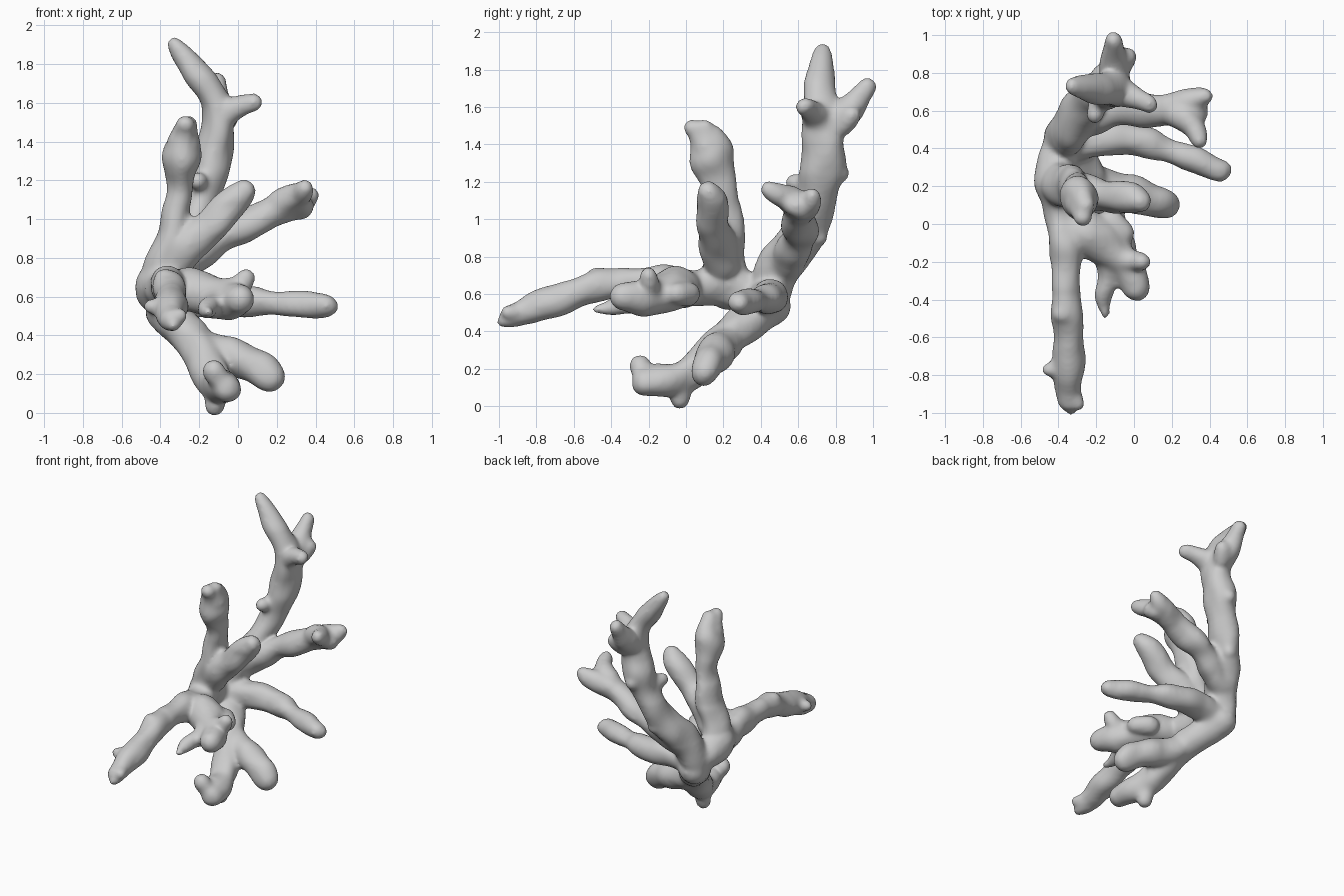
import bpy, bmesh, math
from mathutils import Vector

SIDES = 14
bm = bmesh.new()


def catmull(p0, p1, p2, p3, t):
    return 0.5 * (2 * p1 + (p2 - p0) * t + (2 * p0 - 5 * p1 + 4 * p2 - p3) * t * t
                  + (3 * p1 - p0 - 3 * p2 + p3) * t ** 3)


def branch(points, wide=(0, 1, 0), flat=1.0):
    """Round-ended tube through (x, y, z, radius); 'flat' thins it across the 'wide' axis."""
    pts = [Vector(p) for p in points]
    pts = [2 * pts[0] - pts[1]] + pts + [2 * pts[-1] - pts[-2]]
    path = []
    for i in range(1, len(pts) - 2):
        path += [catmull(*pts[i - 1:i + 3], k / 5) for k in range(5)]
    path.append(pts[-2])
    spots = [(p.xyz, p.w) for p in path]
    tans = [(spots[min(i + 1, len(spots) - 1)][0] - spots[max(i - 1, 0)][0]).normalized()
            for i in range(len(spots))]
    rings = []
    caps = [math.radians(a) for a in (80, 55, 28)]
    for a in caps:
        rings.append((spots[0][0] - tans[0] * spots[0][1] * math.sin(a), spots[0][1] * math.cos(a), tans[0]))
    rings += [(c, r, t) for (c, r), t in zip(spots, tans)]
    for a in reversed(caps):
        rings.append((spots[-1][0] + tans[-1] * spots[-1][1] * math.sin(a), spots[-1][1] * math.cos(a), tans[-1]))
    # fix one reference axis per branch so the rings never twist
    w = Vector(wide)
    if max(abs(w.dot(t)) for t in tans) > 0.95:
        w = Vector((1, 0, 0)) if max(abs(t.x) for t in tans) < 0.9 else Vector((0, 0, 1))
    loops = []
    for c, r, t in rings:
        u = (w - t * w.dot(t)).normalized()
        v = t.cross(u)
        loops.append([bm.verts.new(c + u * r * math.cos(k * math.tau / SIDES)
                                   + v * r * flat * math.sin(k * math.tau / SIDES)) for k in range(SIDES)])
    for a, b in zip(loops, loops[1:]):
        for k in range(SIDES):
            n = (k + 1) % SIDES
            bm.faces.new((a[k], a[n], b[n], b[k]))
    bm.faces.new(loops[0][::-1])
    bm.faces.new(loops[-1])


# tall rear stem with its two side tips
branch([(-.40, .43, .58, .11), (-.34, .50, .74, .12), (-.27, .62, .90, .115), (-.20, .69, 1.08, .105),
        (-.14, .73, 1.28, .12), (-.10, .73, 1.50, .11), (-.14, .72, 1.66, .085), (-.23, .72, 1.78, .08),
        (-.32, .73, 1.90, .055)], flat=.82)
branch([(-.10, .76, 1.48, .085), (-.10, .87, 1.59, .07), (-.11, .97, 1.71, .045)])
branch([(-.07, .83, 1.50, .06), (-.03, .89, 1.56, .05)])
branch([(-.10, .72, 1.52, .08), (.0, .67, 1.57, .065), (.08, .64, 1.60, .055)])
# small knobs on the rear stem
branch([(-.18, .72, 1.18, .07), (-.21, .59, 1.19, .05)])
branch([(-.15, .76, 1.24, .07), (-.14, .83, 1.24, .045)])
branch([(-.25, .62, .93, .08), (-.24, .70, .91, .055)])

# rear right branch with webbed, forked end
branch([(-.32, .53, .74, .10), (-.12, .60, .88, .095), (.06, .61, .97, .09), (.20, .60, 1.05, .09),
        (.31, .59, 1.07, .085)], flat=.85)
branch([(.18, .62, 1.04, .08), (.31, .65, 1.08, .065), (.38, .675, 1.13, .045)])
branch([(.22, .58, 1.07, .08), (.31, .52, 1.12, .065), (.345, .44, 1.165, .045)])
branch([(.20, .59, 1.04, .07), (.32, .61, 1.05, .06)])

# level right branch
branch([(-.38, .42, .58, .10), (-.18, .44, .585, .09), (0, .44, .58, .085), (.18, .39, .565, .07),
        (.34, .33, .555, .065), (.46, .285, .55, .065)])

# lower stem and its two arms
branch([(-.38, .44, .53, .11), (-.30, .32, .44, .105), (-.21, .20, .35, .10), (-.15, .08, .23, .095),
        (-.11, -.03, .155, .09), (-.08, -.14, .145, .085), (-.06, -.22, .13, .075)])
branch([(-.22, .23, .36, .09), (-.05, .17, .29, .095), (.08, .13, .24, .095), (.17, .105, .18, .075)])
branch([(-.07, -.22, .14, .06), (-.13, -.25, .215, .05)])
branch([(-.11, -.02, .13, .06), (-.12, -.03, .035, .045)])

# front stem reaching forward
branch([(-.40, .42, .57, .09), (-.42, .25, .64, .11), (-.38, .08, .64, .10), (-.365, -.12, .66, .09),
        (-.36, -.30, .66, .08), (-.36, -.45, .65, .08), (-.35, -.62, .60, .085), (-.35, -.80, .53, .085),
        (-.345, -.93, .48, .055)])
branch([(-.36, -.48, .65, .07), (-.38, -.48, .69, .05)])
branch([(-.38, -.76, .54, .06), (-.45, -.77, .55, .045)])
branch([(-.33, -.88, .50, .05), (-.30, -.95, .50, .03)])
branch([(-.35, -.9, .48, .05), (-.335, -.98, .45, .03)])

# upright blade and the arm beside it
branch([(-.42, .22, .63, .11), (-.38, .20, .82, .115), (-.32, .20, 1.0, .11), (-.30, .18, 1.16, .10),
        (-.29, .14, 1.32, .13), (-.275, .11, 1.42, .11)], flat=.68)
branch([(-.28, .10, 1.40, .09), (-.26, .10, 1.48, .065)])
branch([(-.28, .08, 1.44, .07), (-.27, .045, 1.48, .055)])
branch([(-.36, .19, .76, .10), (-.22, .16, .90, .095), (-.10, .14, 1.01, .09), (0, .13, 1.11, .08),
        (.03, .125, 1.14, .07)])

# short front right branch with stubby fingers
branch([(-.36, .0, .64, .10), (-.23, -.06, .63, .115), (-.13, -.13, .61, .11), (-.05, -.22, .58, .095),
        (0, -.32, .58, .08)])
branch([(-.06, -.18, .62, .08), (.0, -.19, .65, .06), (.04, -.20, .70, .035)])
branch([(-.12, .02, .60, .06), (-.05, -.06, .61, .06)])
branch([(-.12, -.18, .58, .09), (-.14, -.31, .56, .06), (-.16, -.40, .53, .04), (-.15, -.48, .52, .025)])

bmesh.ops.recalc_face_normals(bm, faces=bm.faces[:])
mesh = bpy.data.meshes.new("coral")
bm.to_mesh(mesh)
bm.free()
coral = bpy.data.objects.new("coral", mesh)
bpy.context.collection.objects.link(coral)

# fuse the branches, soften the joints, add gentle lumps
rem = coral.modifiers.new("fuse", 'REMESH')
rem.mode = 'VOXEL'
rem.voxel_size = 0.014
rem.use_smooth_shade = True
sm = coral.modifiers.new("soften", 'SMOOTH')
sm.factor, sm.iterations = 0.5, 14
tex = bpy.data.textures.new("lumps", 'CLOUDS')
tex.noise_scale = 0.16
tex.noise_depth = 0
disp = coral.modifiers.new("lumps", 'DISPLACE')
disp.texture = tex
disp.strength = 0.035
disp.mid_level = 0.45
